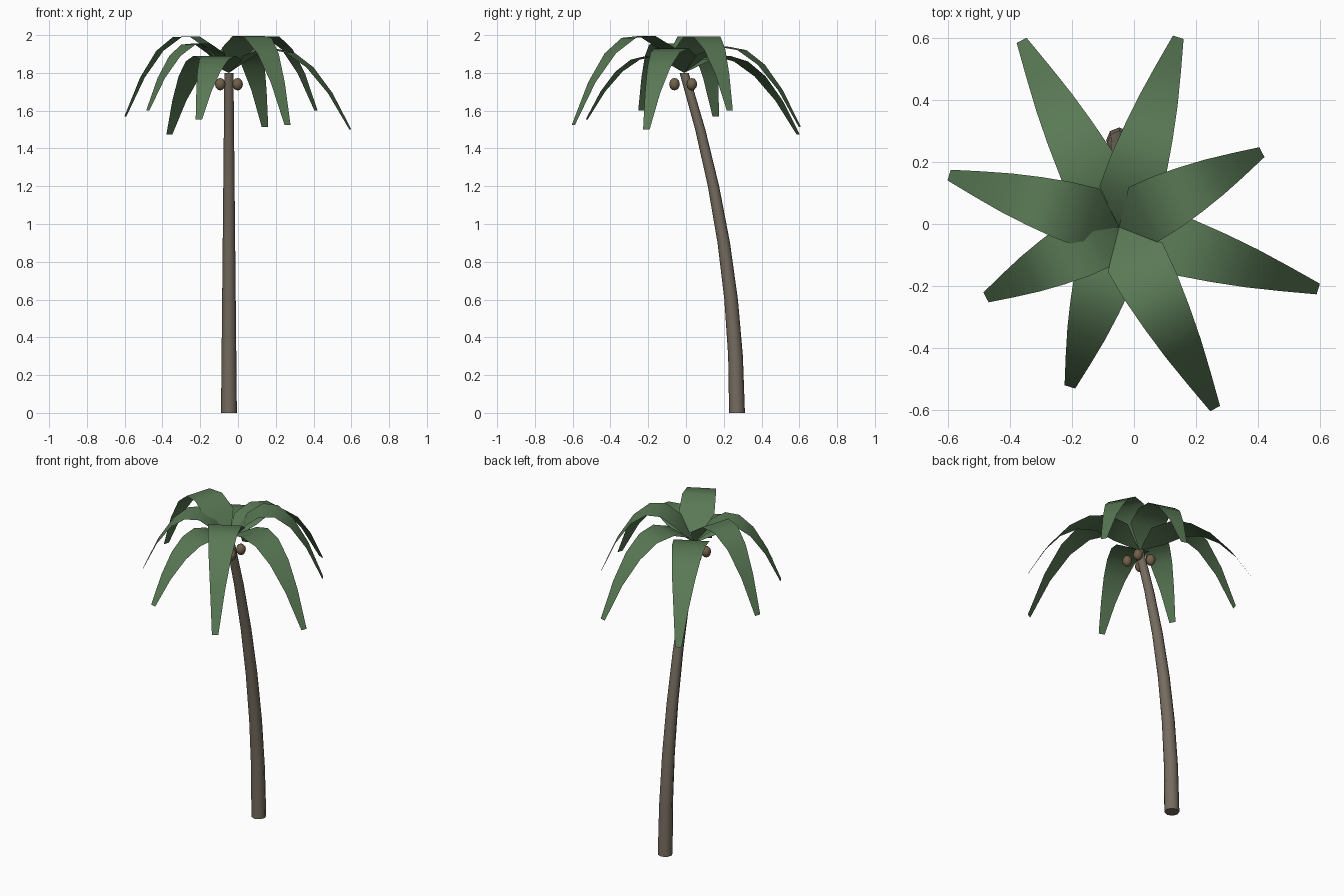
import bpy, bmesh, math
from mathutils import Vector

if "Cube" in bpy.data.objects:
    bpy.data.objects.remove(bpy.data.objects["Cube"])


def material(name, rgb):
    m = bpy.data.materials.new(name)
    m.diffuse_color = (*rgb, 1)
    m.use_nodes = True
    m.node_tree.nodes["Principled BSDF"].inputs["Base Color"].default_value = m.diffuse_color
    return m


def make_object(name, bm, mat, smooth=True):
    bmesh.ops.recalc_face_normals(bm, faces=bm.faces)
    mesh = bpy.data.meshes.new(name)
    bm.to_mesh(mesh)
    bm.free()
    mesh.materials.append(mat)
    for p in mesh.polygons:
        p.use_smooth = smooth
    ob = bpy.data.objects.new(name, mesh)
    bpy.context.collection.objects.link(ob)
    return ob


bark = material("bark", (0.18, 0.15, 0.115))
leaf = material("leaf", (0.10, 0.19, 0.09))
shell = material("shell", (0.17, 0.12, 0.07))

CROWN = Vector((-0.048, -0.01, 1.80))

# Trunk: tapered eight-sided tube leaning along a parabola
bm = bmesh.new()
rings, steps, sides = [], 6, 8
for i in range(steps + 1):
    t = i / steps
    r = 0.042 - 0.018 * t
    cy = 0.27 - 0.28 * t * t
    rings.append([bm.verts.new((CROWN.x + r * math.cos(2 * math.pi * k / sides),
                                cy + r * math.sin(2 * math.pi * k / sides),
                                1.8 * t)) for k in range(sides)])
for a, b in zip(rings, rings[1:]):
    for k in range(sides):
        n = (k + 1) % sides
        bm.faces.new((a[k], a[n], b[n], b[k]))
bm.faces.new(rings[0])
bm.faces.new(rings[-1])
trunk = make_object("trunk", bm, bark)
bpy.context.view_layer.objects.active = trunk
trunk.select_set(True)
bpy.ops.object.shade_smooth_by_angle(angle=math.radians(50))

# Fronds: flat arching ribbons given by tip position and peak height
HALF_WIDTH = [0.0, 0.10, 0.094, 0.081, 0.064, 0.042, 0.018]
FRONDS = [
    (-0.363, 0.593, 1.475, 1.89), (0.143, 0.603, 1.513, 1.94),
    (0.413, 0.232, 1.60, 2.00), (0.595, -0.21, 1.50, 1.93),
    (0.262, -0.596, 1.525, 2.00), (-0.207, -0.526, 1.553, 1.89),
    (-0.478, -0.237, 1.60, 1.96), (-0.597, 0.158, 1.568, 2.00),
]


def frond(index, x, y, tip_z, peak_z):
    run = Vector((x - CROWN.x, y - CROWN.y, 0))
    across = Vector((-run.y, run.x, 0)).normalized()
    rise, drop = peak_z - CROWN.z, CROWN.z - tip_z
    a = 2 * rise + math.sqrt(4 * rise * rise + 4 * rise * drop)
    b = a + drop
    bm = bmesh.new()
    prev = None
    for i, w in enumerate(HALF_WIDTH):
        t = i / (len(HALF_WIDTH) - 1)
        p = CROWN + run * t + Vector((0, 0, a * t - b * t * t))
        row = [bm.verts.new(p)] if w == 0 else [
            bm.verts.new(p - across * w), bm.verts.new(p + across * w)]
        if prev:
            bm.faces.new(prev + row[::-1] if len(prev) == 2 else prev + row)
        prev = row
    make_object(f"frond_{index}", bm, leaf)


for i, data in enumerate(FRONDS):
    frond(i + 1, *data)

# Coconuts: four slightly tall nuts around the trunk top
for sx in (-1, 1):
    for sy in (-1, 1):
        bm = bmesh.new()
        bmesh.ops.create_uvsphere(bm, u_segments=8, v_segments=6, radius=1)
        for v in bm.verts:
            v.co = Vector((v.co.x * 0.028, v.co.y * 0.028, v.co.z * 0.033)) + Vector(
                (CROWN.x + sx * 0.046, CROWN.y - 0.005 + sy * 0.046, 1.74))
        make_object("coconut", bm, shell)
